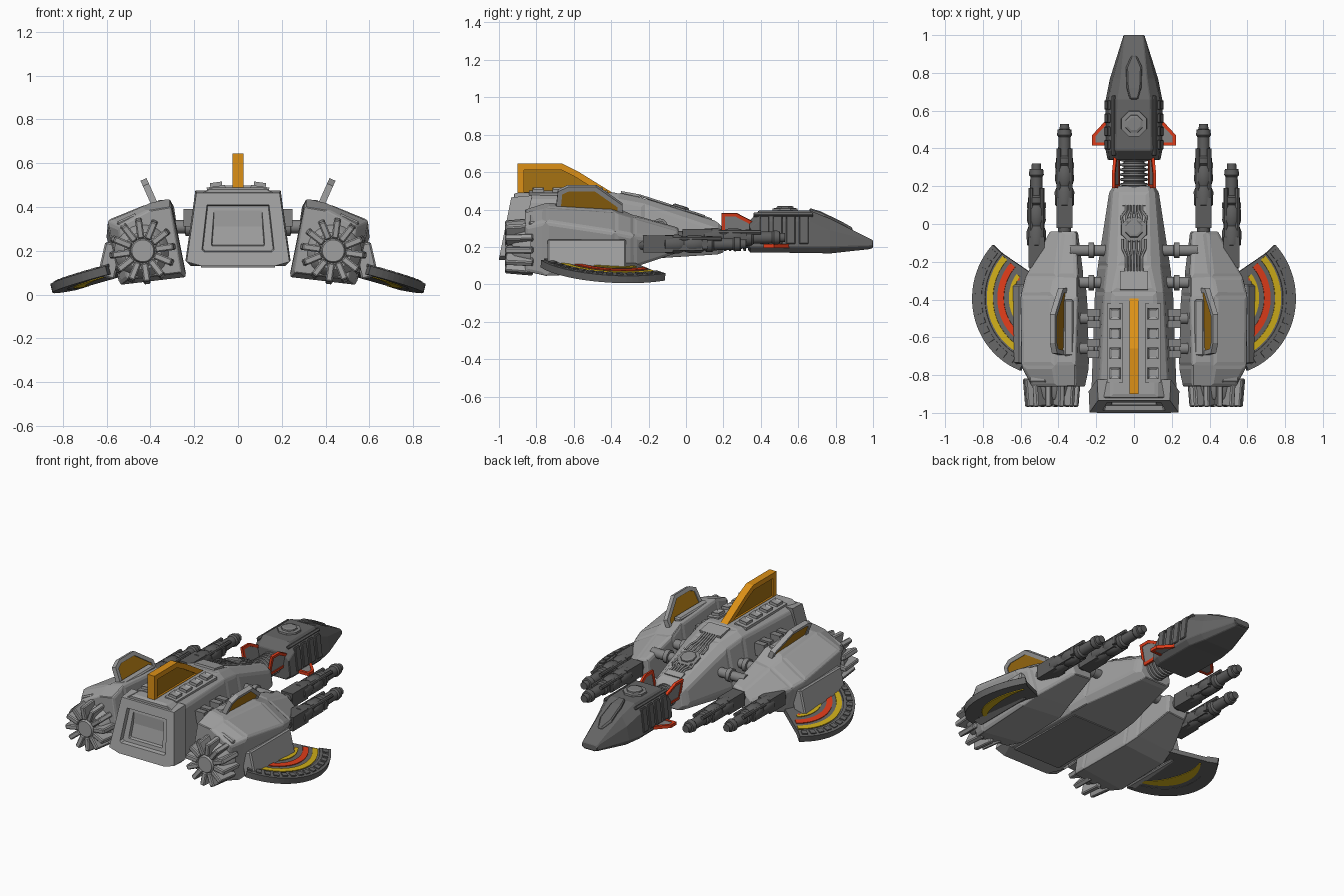
import bpy, bmesh, math
from mathutils import Matrix, Vector

if "Cube" in bpy.data.objects:
    bpy.data.objects.remove(bpy.data.objects["Cube"])

def mat(name, r, g, b):
    m = bpy.data.materials.new(name)
    m.diffuse_color = (r, g, b, 1)
    m.use_nodes = True
    m.node_tree.nodes["Principled BSDF"].inputs["Base Color"].default_value = m.diffuse_color
    return m

HULL = mat("hull_grey", .35, .35, .35)
MID = mat("mid_grey", .23, .23, .23)
DARK = mat("dark_grey", .13, .13, .13)
GUN = mat("gun_grey", .11, .11, .11)
ORANGE = mat("orange", .72, .28, .008)
AMBER = mat("dark_orange", .38, .17, .006)
RED = mat("red", .74, .045, .01)
YELLOW = mat("yellow", .62, .42, .01)
T, R = Matrix.Translation, Matrix.Rotation
rad = math.radians
Y_AXIS, X_AXIS = R(rad(-90), 4, 'X'), R(rad(90), 4, 'Y')

def finish(name, bm, mats, mirror=False, bevel=0, smooth=False):
    bmesh.ops.recalc_face_normals(bm, faces=bm.faces)
    me = bpy.data.meshes.new(name)
    bm.to_mesh(me)
    bm.free()
    ob = bpy.data.objects.new(name, me)
    bpy.context.collection.objects.link(ob)
    for m in mats:
        me.materials.append(m)
    if bevel:
        b = ob.modifiers.new("bevel", 'BEVEL')
        b.width, b.segments, b.limit_method = bevel, 1, 'ANGLE'
    if mirror:
        ob.modifiers.new("mirror", 'MIRROR').use_mirror_merge = False
    if smooth:
        bpy.ops.object.select_all(action='DESELECT')
        ob.select_set(True)
        bpy.context.view_layer.objects.active = ob
        bpy.ops.object.shade_smooth_by_angle(angle=rad(35))
    return ob

def panel(bm, faces, width, depth):
    """Inset faces, then move each panel along its own normal."""
    bm.normal_update()
    normals = [f.normal.copy() for f in faces]
    bmesh.ops.inset_individual(bm, faces=faces, thickness=width, use_even_offset=True)
    for f, n in zip(faces, normals):
        for v in f.verts:
            v.co += n * depth

def loft(sections, closed_half=True, shear=0):
    """Skin cross-sections (y, [(x, z)...]); half sections are mirrored in x."""
    bm, rings = bmesh.new(), []
    for y, pts in sections:
        if closed_half:
            pts = pts + [(-x, z) for x, z in reversed(pts)]
        rings.append([bm.verts.new((x, y + shear * (z - .135), z)) for x, z in pts])
    n = len(rings[0])
    for a, b in zip(rings, rings[1:]):
        for i in range(n):
            bm.faces.new((a[i], a[(i + 1) % n], b[(i + 1) % n], b[i]))
    bm.faces.new(rings[0])
    bm.faces.new(rings[-1])
    bmesh.ops.recalc_face_normals(bm, faces=bm.faces)
    return bm

def box(bm, c, size, rot=Matrix()):
    bmesh.ops.create_cube(bm, size=1, matrix=T(c) @ rot @ Matrix.Diagonal((*size, 1)))

def tube(bm, profile, mtx, seg=14):
    """Revolve (position, radius) pairs around the local z axis."""
    rings = [[bm.verts.new(mtx @ Vector((r * math.cos(2 * math.pi * i / seg), r * math.sin(2 * math.pi * i / seg), p)))
              for i in range(seg)] for p, r in profile]
    for a, b in zip(rings, rings[1:]):
        for i in range(seg):
            bm.faces.new((a[i], a[(i + 1) % seg], b[(i + 1) % seg], b[i]))
    bm.faces.new(rings[0])
    bm.faces.new(rings[-1])

def prism(bm, pts, lo, hi):
    a, b = ([bm.verts.new((x, y, z)) for x, y in pts] for z in (lo, hi))
    n = len(pts)
    walls = [bm.faces.new((a[i], a[(i + 1) % n], b[(i + 1) % n], b[i])) for i in range(n)]
    return walls + [bm.faces.new(a), bm.faces.new(b)]

def fin(name, pts, thick, border, recess, mtx, mats, mirror):
    """Raised frame around a thinner panel; profile is (y, z), clockwise."""
    n, P, inner = len(pts), [Vector(p) for p in pts], []
    for i in range(n):
        a, b = (P[i] - P[i - 1]).normalized(), (P[(i + 1) % n] - P[i]).normalized()
        na, nb = Vector((a.y, -a.x)), Vector((b.y, -b.x))
        inner.append(P[i] + (na + nb) * border / (1 + na.dot(nb)))
    bm = bmesh.new()
    ring = [[bm.verts.new((*p, z)) for p in poly] for poly in (P, inner) for z in (-thick / 2, thick / 2)]
    for a, b in ((0, 1), (1, 3), (3, 2), (2, 0)):
        for i in range(n):
            j = (i + 1) % n
            bm.faces.new((ring[a][i], ring[a][j], ring[b][j], ring[b][i]))
    for f in prism(bm, inner, -thick / 2 + recess, thick / 2 - recess):
        f.material_index = 1
    bm.transform(mtx @ Matrix(((0, 0, 1, 0), (1, 0, 0, 0), (0, 1, 0, 0), (0, 0, 0, 1))))
    finish(name, bm, mats, mirror)

# Central hull and belly plate
bm = loft([(-.92, [(.20, .135), (.225, .17), (.18, .455), (.13, .485)]),
           (-.36, [(.19, .13), (.205, .17), (.155, .455), (.12, .485)]),
           (-.22, [(.18, .135), (.19, .18), (.14, .43), (.09, .455)]),
           (.17, [(.09, .16), (.13, .20), (.11, .30), (.08, .33)]),
           (.20, [(.08, .17), (.11, .20), (.10, .28), (.07, .30)])])
panel(bm, [f for f in bm.faces if f.calc_area() > .03 and abs(f.normal.y) < .9 and f.normal.z > -.5], .02, .005)
finish("central_hull", bm, [HULL], bevel=.004)
bm = bmesh.new()
prism(bm, [(-.17, -.90), (.17, -.90), (.16, -.36), (-.16, -.36)], .124, .14)
finish("belly_plate", bm, [MID])

# Rear exhaust block with stepped recess
bm = loft([(-.89, [(.215, .13), (.24, .155), (.195, .475)]), (-1.0, [(.165, .13), (.235, .15), (.19, .465)]),
           (-1.0, [(.155, .195), (.165, .205), (.142, .41)]), (-.975, [(.15, .20), (.16, .21), (.138, .405)]),
           (-.975, [(.118, .222), (.122, .228), (.11, .385)]), (-.955, [(.115, .226), (.118, .232), (.107, .38)])], shear=.2)
finish("rear_exhaust_block", bm, [HULL])

# Roof vents on raised strips
bm = bmesh.new()
box(bm, (.1, -.63, .485), (.085, .42, .02), R(rad(8), 4, 'Y'))
box(bm, (.0375, -.30, .477), (.075, .10, .026), R(rad(-10), 4, 'X'))
box(bm, (.03, .115, .350), (.06, .045, .02), R(rad(-18), 4, 'X'))
finish("roof_strips", bm, [HULL], mirror=True)
bm = bmesh.new()
for i in range(4):
    box(bm, (.1, -.475 - i * .105, .502), (.055, .06, .022), R(rad(8), 4, 'Y'))
panel(bm, [f for f in bm.faces if f.normal.z > .8], .012, -.008)
finish("roof_vents", bm, [HULL], mirror=True)

# Domes on hull and nose
bm = bmesh.new()
for y, z, a in ((-.035, .385, -17), (.53, .382, 0)):
    m = T((0, y, z)) @ R(rad(a), 4, 'X') @ R(rad(22.5), 4, 'Z')
    tube(bm, [(0, .075), (.024, .072), (.026, .05), (.034, .048), (.038, .036)], m, 8)
finish("sensor_domes", bm, [MID])

# Roof pipes
cu = bpy.data.curves.new("roof_pipes", 'CURVE')
cu.dimensions, cu.bevel_depth, cu.bevel_resolution = '3D', .007, 1
for s in (-1, 1):
    for i in range(3):
        x = s * (.012 + .024 * i)
        for path in ([(x, -.08), (x, -.13), (x * .7, -.17), (x * .7, -.25)], [(x, .0), (x * 1.1, .04), (x * .7, .07), (x * .7, .10)]):
            sp = cu.splines.new('POLY')
            sp.points.add(3)
            for p, (px, py) in zip(sp.points, path):
                p.co = (px, py, .466 - (py + .22) * .32, 1)
pipes = bpy.data.objects.new("roof_pipes", cu)
bpy.context.collection.objects.link(pipes)
cu.materials.append(MID)

# Tail fin and pod fins
fin("tail_fin", [(-.90, .46), (-.90, .645), (-.66, .645), (-.58, .605), (-.345, .46)], .05, .033, .012,
    Matrix(), [ORANGE, AMBER], False)
fin("pod_fins", [(-.70, -.05), (-.685, .10), (-.63, .127), (-.48, .127), (-.34, .02), (-.34, -.05)], .03, .025, .006,
    T((.38, 0, .41)) @ R(rad(24), 4, 'Y'), [HULL, AMBER], True)

# Side pods
bm = loft([(-.86, [(.26, .10), (.50, .07), (.54, .31), (.40, .385), (.31, .40)]),
           (-.75, [(.24, .08), (.535, .045), (.595, .335), (.42, .41), (.31, .435)]),
           (-.38, [(.25, .085), (.54, .06), (.60, .28), (.43, .385), (.30, .415)]),
           (-.28, [(.27, .11), (.52, .09), (.575, .26), (.41, .355), (.30, .37)]),
           (-.04, [(.30, .18), (.42, .17), (.445, .23), (.38, .285), (.31, .30)])], closed_half=False)
panel(bm, [f for f in bm.faces if f.calc_area() > .018 and f.normal.z > -.5 and abs(f.normal.y) < .9], .018, .005)
finish("side_pods", bm, [HULL], mirror=True, bevel=.004)

# Wing mounts and pod blocks
bm = bmesh.new()
tilt = R(rad(-13), 4, 'Y')
box(bm, (.585, -.53, .155), (.08, .42, .16), tilt)
box(bm, (.345, -.55, .418), (.05, .30, .03))
box(bm, (.50, -.79, .33), (.10, .10, .05), R(rad(25), 4, 'Y'))
finish("pod_blocks", bm, [HULL], mirror=True, bevel=.008)

# Struts joining hull and pods
bm = bmesh.new()
for y in (-.14, -.31, -.50, -.66):
    tube(bm, [(.13, .03), (.21, .03), (.212, .042), (.24, .042), (.242, .03), (.34, .03)], T((0, y, .31)) @ X_AXIS)
for y in (-.47, -.53, -.63, -.69):
    box(bm, (.215, y, .35), (.07, .04, .08))
finish("pod_struts", bm, [MID], mirror=True, smooth=True)

# Pod engines: core, hub and ring of fins
hub = T((.435, 0, .20)) @ R(rad(8), 4, 'Y') @ Y_AXIS
bm = bmesh.new()
tube(bm, [(-.93, .085), (-.915, .10), (-.83, .13)], hub, 24)
tube(bm, [(-.965, .035), (-.965, .05), (-.955, .056), (-.90, .056)], hub, 20)
finish("engine_core", bm, [HULL], mirror=True, smooth=True)
bm = bmesh.new()
for i in range(12):
    box(bm, (0, 0, 0), (.085, .032, .15))
    bmesh.ops.transform(bm, matrix=hub @ R(rad(30 * i), 4, 'Z') @ T((.105, 0, -.89)) @ R(rad(5), 4, 'Y'), verts=bm.verts[-8:])
finish("engine_fins", bm, [HULL], mirror=True, bevel=.006)

# Fan wings with rims, pads and painted arcs
WING = T((.45, -.39, .128)) @ R(rad(-3), 4, 'X') @ R(rad(14), 4, 'Y')
def arc(r, a0, a1, n=24):
    return [(r * math.cos(rad(a0 + (a1 - a0) * i / n)), r * math.sin(rad(a0 + (a1 - a0) * i / n))) for i in range(n + 1)]
def band(bm, r0, r1, a0, a1, lo, hi, bulge=0):
    p, q = arc(r0, a0, a1), arc(r1, a0, a1)
    for i in range(24):
        k, l = (1 - bulge * math.sin(math.pi * j / 24) for j in (i, i + 1))
        prism(bm, [(p[i][0] * k, p[i][1] * k), (p[i + 1][0] * l, p[i + 1][1] * l), q[i + 1], q[i]], lo, hi)
bm = bmesh.new()
prism(bm, arc(.35, 43, -68) + [(.05, -.30), (.05, .10)], -.018, .012)
band(bm, .345, .415, 43, -68, -.02, .02)
for i in range(14):
    a = 38 - i * 8
    box(bm, (.38 * math.cos(rad(a)), .38 * math.sin(rad(a)), .022), (.035, .034, .01), R(rad(a), 4, 'Z'))
bm.transform(WING)
finish("fan_wings", bm, [DARK], mirror=True)
for name, m, rings in (("wing_yellow_arcs", YELLOW, [(.302, .335, 42, -68, .012, .017), (.192, .215, 36, -70, .012, .017),
                                                     (.305, .315, 38, -62, -.022, -.018, .18)]),
                       ("wing_red_arcs", RED, [(.243, .278, 42, -70, .012, .017)])):
    bm = bmesh.new()
    for r in rings:
        band(bm, *r)
    if m is RED:
        for i in range(4):
            box(bm, (.165 + .01 * (i % 2), .10 - .04 * i, .013), (.014, .014, .008))
    bm.transform(WING)
    finish(name, bm, [m], mirror=True)

# Guns, two per side
bm = bmesh.new()
for x, z, y in ((.368, .25, .53), (.517, .215, .32)):
    tube(bm, [(-.60, .035), (-.44, .035), (-.43, .05), (-.36, .052), (-.33, .04), (-.30, .05), (-.24, .048), (-.22, .034),
              (-.21, .044), (-.18, .044), (-.17, .034), (-.07, .032), (-.06, .04), (-.03, .036), (-.028, .026), (0, .024)],
         T((x, y, z)) @ Y_AXIS)
    for s in (-1, 1):
        box(bm, (x + s * .03, y - .36, z - .02), (.022, .26, .03))
        tube(bm, [(-.40, .012), (-.13, .012)], T((x + s * .03, y, z + .028)) @ Y_AXIS, 8)
    box(bm, (x, y - .22, z), (.10, .03, .05))
    box(bm, (x, y - .47, z), (.085, .16, .09))
finish("guns", bm, [GUN], mirror=True, smooth=True)

# Ribbed neck
bm = bmesh.new()
ribs = [(.15, .055)]
for i in range(6):
    y = .20 + i * .026
    ribs += [(y, .055), (y + .004, .073), (y + .015, .073), (y + .019, .055)]
tube(bm, ribs + [(.38, .055)], T((0, 0, .25)) @ Y_AXIS, 20)
finish("ribbed_neck", bm, [MID], smooth=True)

# Nose section
bm = loft([(.34, [(.11, .17), (.14, .20), (.13, .30), (.09, .34)]),
           (.39, [(.12, .17), (.15, .20), (.135, .34), (.09, .395)]),
           (.66, [(.12, .168), (.15, .20), (.135, .34), (.085, .395)]),
           (.77, [(.10, .165), (.128, .20), (.11, .29), (.07, .352)]),
           (.98, [(.04, .188), (.062, .205), (.057, .235), (.05, .245)]),
           (1.0, [(.04, .195), (.055, .205), (.055, .22), (.045, .235)])])
finish("nose", bm, [DARK], bevel=.004)
bm = loft([(.66, [(.02, .37), (.022, .408)]), (.72, [(.045, .34), (.036, .39)]),
           (.83, [(.05, .29), (.04, .337)]), (.89, [(.018, .25), (.014, .303)])])
finish("nose_ridge", bm, [DARK], bevel=.006)
bm = bmesh.new()
for i in range(4):
    box(bm, (.140, .42 + i * .07, .29), (.016, .05, .15), R(rad(-7), 4, 'Y'))
box(bm, (.108, .52, .372), (.02, .32, .02), R(rad(52), 4, 'Y'))
finish("nose_ribs", bm, [DARK], mirror=True, bevel=.004)

# Red framed winglets on nose and neck
fin("nose_winglets", [(.415, .12), (.415, .222), (.47, .222), (.57, .13)], .02, .017, .004,
    T((0, 0, .205)) @ X_AXIS, [RED, MID], True)
fin("neck_winglets", [(.19, .25), (.19, .388), (.27, .388), (.36, .34), (.36, .25)], .016, .018, .004,
    T((.035, 0, 0)) @ R(rad(11), 4, 'Y'), [RED, MID], True)
